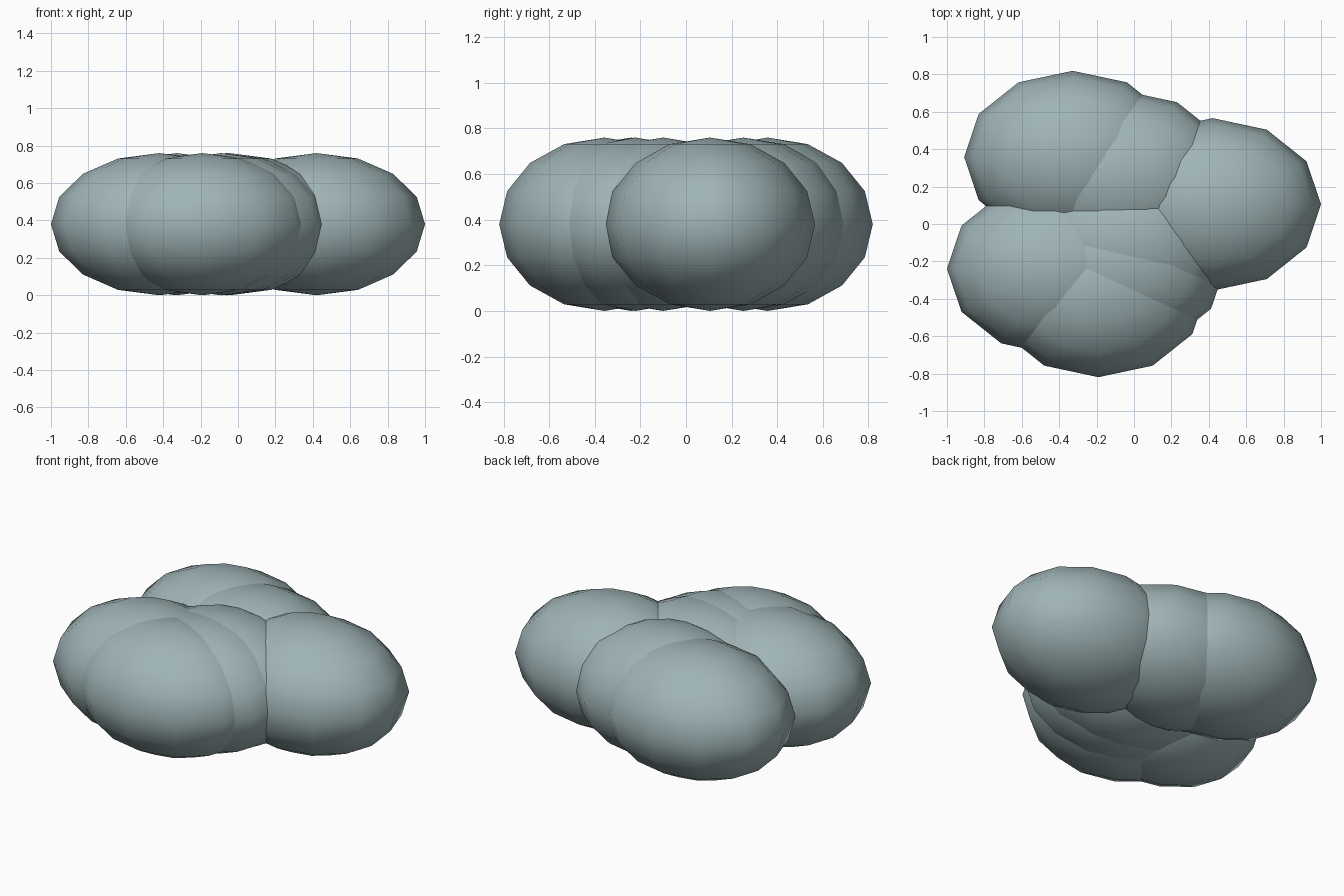
import bpy

if "Cube" in bpy.data.objects:
    bpy.data.objects.remove(bpy.data.objects["Cube"])

# One low-poly ellipsoid size shared by every lobe of the cluster
RX, RY, RZ = 0.58, 0.461, 0.38

# Blue-grey colour
mat = bpy.data.materials.new("blue_grey")
mat.diffuse_color = (0.346, 0.455, 0.468, 1)
mat.use_nodes = True
mat.node_tree.nodes["Principled BSDF"].inputs["Base Color"].default_value = mat.diffuse_color


def lobe(name, x, y):
    bpy.ops.mesh.primitive_uv_sphere_add(
        segments=12, ring_count=8, radius=1, location=(x, y, RZ))
    ob = bpy.context.object
    ob.name = name
    ob.scale = (RX, RY, RZ)
    bpy.ops.object.transform_apply(location=False, rotation=False, scale=True)
    bpy.ops.object.shade_smooth()
    ob.data.materials.append(mat)
    return ob


# Outer lobes
lobe("right_lobe", 0.42, 0.105)
lobe("back_left_lobe", -0.328, 0.358)
lobe("left_lobe", -0.42, -0.239)
lobe("front_lobe", -0.19, -0.358)

# Inner lobes filling the middle
lobe("back_middle_lobe", -0.06, 0.252)
lobe("centre_lobe", -0.045, -0.1)
lobe("front_middle_lobe", -0.09, -0.222)
